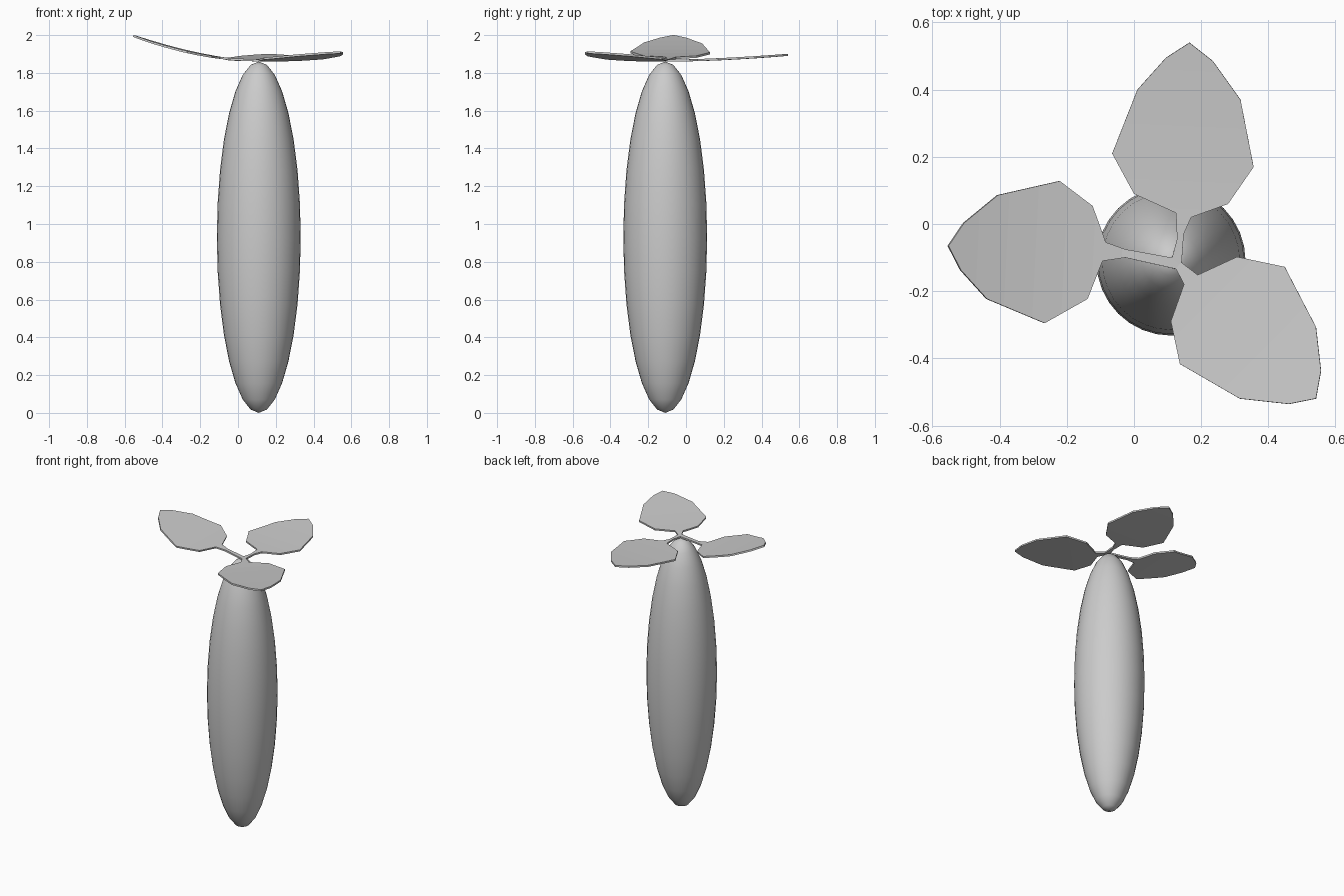
import bpy, bmesh
from mathutils import Vector

if "Cube" in bpy.data.objects:
    bpy.data.objects.remove(bpy.data.objects["Cube"])

# Body: tall smooth ellipsoid
bpy.ops.mesh.primitive_uv_sphere_add(segments=32, ring_count=16, radius=1, location=(0.11, -0.11, 0.93))
body = bpy.context.object
body.name = "body"
body.scale = (0.222, 0.222, 0.93)
bpy.ops.object.transform_apply(location=False, rotation=False, scale=True)
bpy.ops.object.shade_smooth_by_angle()

# Leaf sprig: three outlines sharing a small hub, each curving upward along its axis
HUB = (0.135, -0.12)
A, B, C = (0.142, -0.115), (0.113, -0.10), (0.125, -0.134)
D = (0.149, -0.18)
leaves = [
    # outline, axis tip, rise, curve power
    ([HUB, A, (0.148, -0.03), (0.17, 0.02), (0.28, 0.06), (0.356, 0.17), (0.317, 0.37),
      (0.235, 0.485), (0.165, 0.54), (0.095, 0.495), (0.01, 0.40), (-0.065, 0.21),
      (0.0, 0.09), (0.125, 0.033), (0.128, -0.045), B], (0.165, 0.54), 0.03, 1.6),
    ([HUB, B, (-0.027, -0.075), (-0.086, -0.054), (-0.095, -0.027), (-0.125, 0.054),
      (-0.223, 0.128), (-0.408, 0.086), (-0.509, 0.003), (-0.555, -0.065), (-0.518, -0.137),
      (-0.44, -0.223), (-0.268, -0.295), (-0.14, -0.223), (-0.095, -0.11), (-0.027, -0.10), C],
     (-0.555, -0.085), 0.13, 1.7),
    ([HUB, C, D, (0.11, -0.29), (0.137, -0.417), (0.315, -0.52), (0.461, -0.536),
      (0.542, -0.52), (0.557, -0.437), (0.542, -0.307), (0.449, -0.128), (0.307, -0.098),
      (0.19, -0.152), A], (0.54, -0.52), 0.043, 1.2),
]

sprig = bmesh.new()
for outline, tip, rise, power in leaves:
    leaf = bmesh.new()
    leaf.faces.new([leaf.verts.new((x, y, 0)) for x, y in outline])
    origin = Vector((*HUB, 0))
    axis = Vector((*tip, 0)) - origin
    length = axis.length
    axis.normalize()
    # cross cuts let the blade bend in flat strips
    for i in range(2, 8):
        bmesh.ops.bisect_plane(leaf, geom=leaf.verts[:] + leaf.edges[:] + leaf.faces[:],
                               plane_co=origin + axis * length * i / 8, plane_no=axis)
    for v in leaf.verts:
        t = max(0, (v.co - origin).dot(axis) - 0.06) / (length - 0.06)
        v.co.z = 1.86 + rise * t ** power
    part = bpy.data.meshes.new("leaf_part")
    leaf.to_mesh(part)
    leaf.free()
    sprig.from_mesh(part)
    bpy.data.meshes.remove(part)

bmesh.ops.remove_doubles(sprig, verts=sprig.verts[:], dist=0.0005)
bmesh.ops.recalc_face_normals(sprig, faces=sprig.faces[:])
if sum(f.normal.z for f in sprig.faces) < 0:
    bmesh.ops.reverse_faces(sprig, faces=sprig.faces[:])
mesh = bpy.data.meshes.new("leaves")
sprig.to_mesh(mesh)
sprig.free()
obj = bpy.data.objects.new("leaves", mesh)
bpy.context.collection.objects.link(obj)
solid = obj.modifiers.new("thickness", 'SOLIDIFY')
solid.thickness = 0.011
solid.offset = 1
